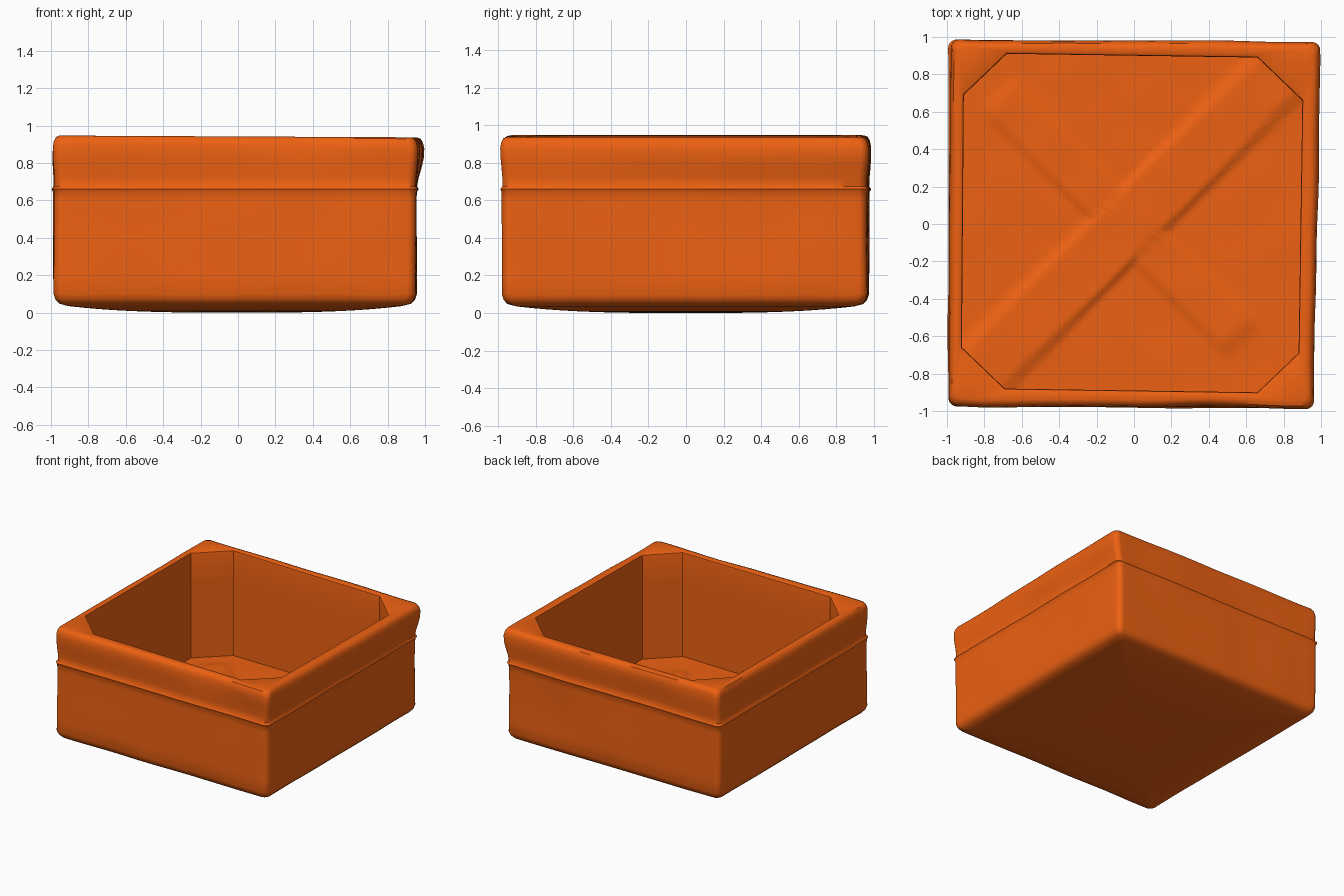
import bpy, bmesh, math
from mathutils import Vector, noise

if "Cube" in bpy.data.objects:
    bpy.data.objects.remove(bpy.data.objects["Cube"])

SIDE, ARC = 28, 8            # segments per straight side and per corner
SIGNS = [(1, 1), (-1, 1), (-1, -1), (1, -1)]
BASE = [(0.955, 0.965), (-0.985, 0.975), (-0.985, -0.97), (0.95, -0.98)]
TOP = [(0.99, 0.97), (-0.98, 0.99), (-0.99, -0.97), (0.96, -0.985)]
CAVITY = [(0.90, 0.66), (0.66, 0.89), (-0.68, 0.91), (-0.91, 0.69),
          (-0.92, -0.66), (-0.69, -0.88), (0.66, -0.90), (0.88, -0.69)]


def step(a, b, x):
    t = min(1, max(0, (x - a) / (b - a)))
    return t * t * (3 - 2 * t)


def fill_sides(corners):
    """Join four corner runs with evenly divided straight sides."""
    pts = []
    for i, run in enumerate(corners):
        pts += run
        a, b = run[-1], corners[(i + 1) % 4][0]
        pts += [a.lerp(b, k / SIDE) for k in range(1, SIDE)]
    return pts


def outer_ring(inset, z, r=0.045):
    """Slightly skewed rounded square that flares in the upper band."""
    t, runs = step(0.6, 0.88, z), []
    for i, (sx, sy) in enumerate(SIGNS):
        c = Vector(BASE[i]).lerp(Vector(TOP[i]), t)
        c -= Vector((sx, sy)) * (r + inset)
        angles = [math.pi / 2 * (i + k / ARC) for k in range(ARC + 1)]
        runs.append([c + r * Vector((math.cos(a), math.sin(a))) for a in angles])
    wobble = 0.007 + 0.008 * t
    out = []
    for p in fill_sides(runs):
        n = noise.noise(Vector((p.x * 2.5, p.y * 2.5, z * 3)))
        q = p * (1 + wobble * n)
        out.append((q.x, q.y, z - 0.005 * p.x * step(0.7, 0.94, z)))
    return out


def cavity_ring(scale, height):
    """Octagon with cut corners; height is a number or a function of x, y."""
    runs = []
    for i in range(4):
        a, b = Vector(CAVITY[2 * i]), Vector(CAVITY[2 * i + 1])
        runs.append([a.lerp(b, k / ARC) for k in range(ARC + 1)])
    out = []
    for p in fill_sides(runs):
        p = p * scale
        out.append((p.x, p.y, height(p.x, p.y) if callable(height)
                    else height - 0.005 * p.x * step(0.7, 0.94, height)))
    return out


def floor_height(x, y):
    """Shallow crossed flaps on the inside floor."""
    u, v = (x + y) / math.sqrt(2), (y - x) / math.sqrt(2)
    band_a = step(-0.16, -0.12, v) * (1 - step(0.16, 0.20, v))
    band_b = (step(-0.16, -0.12, u) * (1 - step(0.07, 0.11, u))
              * step(-0.86, -0.80, v) * (1 - step(0.96, 1.02, v)))
    bump = 0.004 * noise.noise(Vector((x * 4, y * 4, 0)))
    return 0.08 + max(0.022 * band_a, 0.013 * band_b) + bump


rings = []
# underside, bulging gently down to the ground
for k in range(1, 11):
    s = k / 11
    rings.append([(x * s, y * s, 0.035 * s ** 3)
                  for x, y, z in outer_ring(0.08, 0.035)])
# outer wall with the crease under the upper band
for inset, z in [(0.08, 0.035), (0.03, 0.048), (0.01, 0.07), (0, 0.1), (0, 0.2),
                 (0, 0.3), (0, 0.4), (0, 0.5), (0, 0.6), (0, 0.645),
                 (-0.007, 0.66), (0.004, 0.675), (0.005, 0.72), (0.002, 0.78),
                 (0, 0.83), (0, 0.88), (0.006, 0.912), (0.018, 0.934),
                 (0.038, 0.942)]:
    rings.append(outer_ring(inset, z))
# rim lip and straight inner wall
for scale, z in [(1.012, 0.94), (1.003, 0.935), (1, 0.92), (1, 0.7),
                 (1, 0.5), (1, 0.3), (1, 0.12)]:
    rings.append(cavity_ring(scale, z))
# inside floor
for k in range(32, 0, -1):
    rings.append(cavity_ring(k / 32, floor_height))

bm = bmesh.new()
loops = [[bm.verts.new(p) for p in ring] for ring in rings]
count = len(loops[0])
for low, high in zip(loops, loops[1:]):
    for i in range(count):
        j = (i + 1) % count
        bm.faces.new((low[i], low[j], high[j], high[i]))
# close the centre of the underside and of the floor
for loop, z in [(loops[0], 0.0), (loops[-1], floor_height(0, 0))]:
    hub = bm.verts.new((0, 0, z))
    for i in range(count):
        bm.faces.new((hub, loop[i], loop[(i + 1) % count]))
bmesh.ops.recalc_face_normals(bm, faces=bm.faces)

mesh = bpy.data.meshes.new("open_box")
bm.to_mesh(mesh)
bm.free()
box = bpy.data.objects.new("open_box", mesh)
bpy.context.collection.objects.link(box)

orange = bpy.data.materials.new("orange")
orange.diffuse_color = (0.85, 0.12, 0.006, 1)
orange.use_nodes = True
orange.node_tree.nodes["Principled BSDF"].inputs["Base Color"].default_value = orange.diffuse_color
mesh.materials.append(orange)

bpy.context.view_layer.objects.active = box
box.select_set(True)
bpy.ops.object.shade_smooth_by_angle(angle=math.radians(40))
